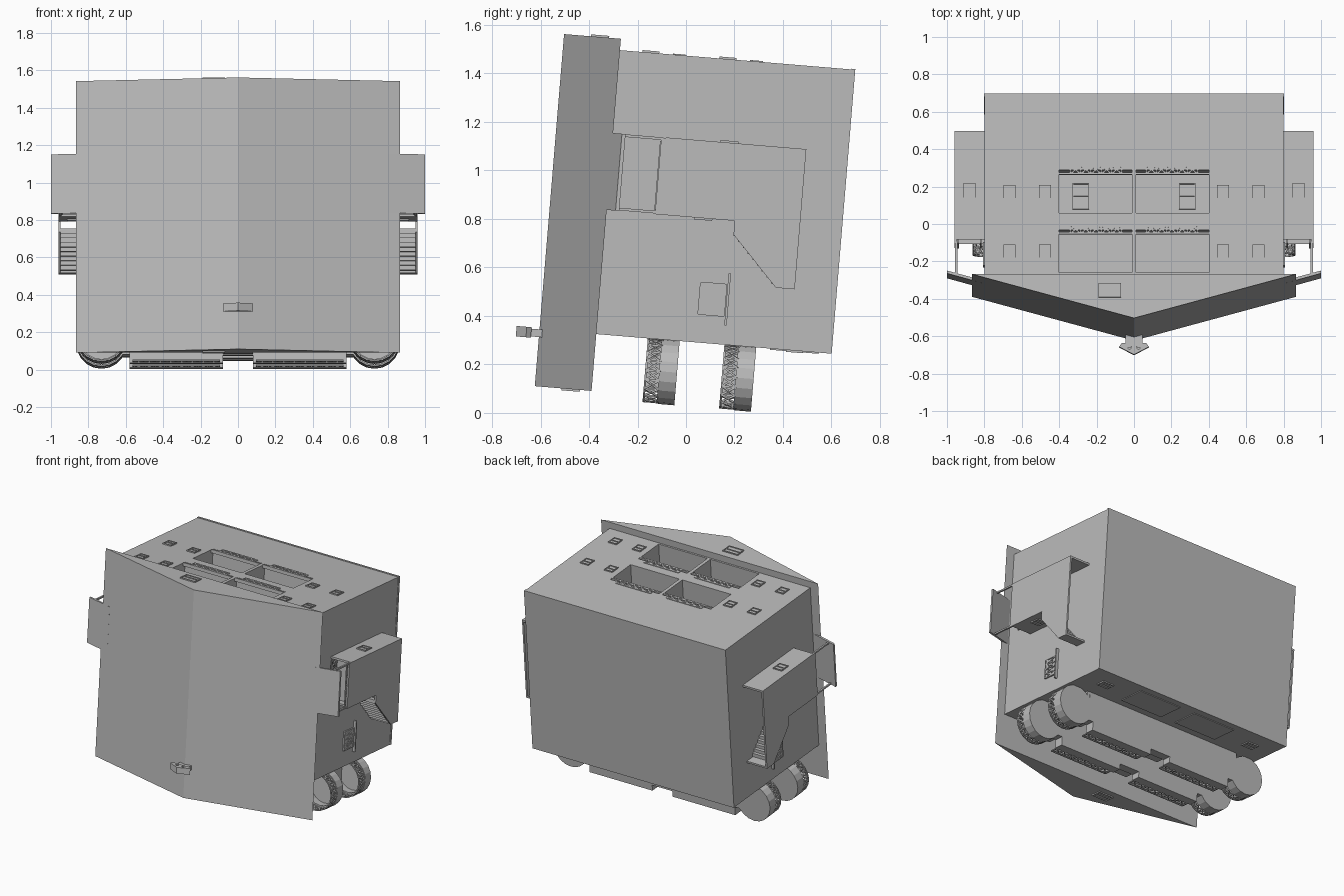
import bpy, bmesh, math
from mathutils import Matrix, Vector

cube = bpy.data.objects.get("Cube")
if cube:
    bpy.data.objects.remove(cube, do_unlink=True)

grey = bpy.data.materials.new("armour grey")
grey.use_nodes = True
grey.diffuse_color = (0.5, 0.5, 0.5, 1)
bsdf = next(n for n in grey.node_tree.nodes if n.type == "BSDF_PRINCIPLED")
bsdf.inputs["Base Color"].default_value = grey.diffuse_color
bsdf.inputs["Roughness"].default_value = 0.8

# The whole vehicle leans back: local origin is the lower front edge of the hull
TILT = Matrix.Translation((0, -0.37, 0.325)) @ Matrix.Rotation(-math.asin(0.083), 4, "X")
TOP, SIDE, REAR, LOW = 1.175, 0.8, 0.97, -0.266


def finish(name, bm):
    bmesh.ops.recalc_face_normals(bm, faces=bm.faces)
    mesh = bpy.data.meshes.new(name)
    bm.to_mesh(mesh)
    bm.free()
    mesh.transform(TILT)
    mesh.materials.append(grey)
    obj = bpy.data.objects.new(name, mesh)
    bpy.context.collection.objects.link(obj)
    return obj


def prism(name, pts, axis, a, b):
    """Extrude a 2D outline along axis x, y or z from a to b."""
    def place(p, d):
        return {"x": (d, *p), "y": (p[0], d, p[1]), "z": (*p, d)}[axis]
    bm = bmesh.new()
    lo = [bm.verts.new(place(p, a)) for p in pts]
    hi = [bm.verts.new(place(p, b)) for p in pts]
    bm.faces.new(lo)
    bm.faces.new(hi)
    for i in range(len(pts)):
        j = (i + 1) % len(pts)
        bm.faces.new((lo[i], lo[j], hi[j], hi[i]))
    return finish(name, bm)


def box(name, x, y, z):
    return prism(name, [(x[0], y[0]), (x[1], y[0]), (x[1], y[1]), (x[0], y[1])], "z", *z)


def lattice(name, rail_a, rail_b, r=0.004):
    """Two rails joined by rungs and crossed braces."""
    bm = bmesh.new()

    def rod(p, q):
        d = Vector(q) - Vector(p)
        m = Matrix.Translation((Vector(p) + Vector(q)) / 2) @ d.to_track_quat("Z", "Y").to_matrix().to_4x4()
        bmesh.ops.create_cube(bm, size=1, matrix=m @ Matrix.Diagonal((2 * r, 2 * r, d.length, 1)))
    for i in range(len(rail_a) - 1):
        a, b, c, d = rail_a[i], rail_a[i + 1], rail_b[i], rail_b[i + 1]
        for p, q in ((a, b), (c, d), (a, d), (b, c), (a, c)):
            rod(p, q)
    rod(rail_a[-1], rail_b[-1])
    return finish(name, bm)


def row(start, end, n):
    return [Vector(start).lerp(Vector(end), i / n) for i in range(n + 1)]


def hatch(name, x, y, z, w, d, up=1):
    """Flush hatch with a raised rim and a crossbar."""
    hx, hy, t = w / 2, d / 2, 0.006
    box(name, (x - hx, x + hx), (y - hy, y + hy), sorted((z, z + up * 0.003)))
    top = sorted((z, z + up * 0.008))
    for s in (-1, 1):
        box(name + "_rim", sorted((x + s * hx, x + s * (hx - t))), (y - hy, y + hy), top)
        box(name + "_rim", (x - hx, x + hx), sorted((y + s * hy, y + s * (hy - t))), top)
    box(name + "_bar", (x - hx, x + hx), (y, y + t), top)


def cut(target, cutters):
    bpy.context.view_layer.objects.active = target
    for c in cutters:
        mod = target.modifiers.new("cut", "BOOLEAN")
        mod.operation, mod.solver, mod.object = "DIFFERENCE", "EXACT", c
        bpy.ops.object.modifier_apply(modifier=mod.name)
        bpy.data.objects.remove(c, do_unlink=True)


# Hull with four open roof bays
hull = box("hull", (-SIDE, SIDE), (0, REAR), (0, TOP))
bays = [(0.0125, 0.2425), (0.3325, 0.5625)]
cutters = []
for s in (-1, 1):
    for y in bays:
        cutters.append(box("bay_cutter", sorted((s * 0.012, s * 0.4)), y, (TOP - 0.3, TOP + 0.1)))
cut(hull, cutters)
box("rear_plate", (-SIDE - 0.003, SIDE + 0.003), (REAR - 0.012, REAR + 0.004), (0, TOP + 0.003))

# Wedge shaped ram in front
prism("front_wedge", [(-0.865, 0), (0, -0.235), (0.865, 0)], "z", -0.235, 1.222)
hatch("wedge_top_hatch", -0.13, -0.086, 1.222, 0.12, 0.075)
hatch("wedge_bottom_hatch", -0.13, -0.086, -0.235, 0.12, 0.075, -1)

# Viewing block on the wedge
box("viewer_neck", (-0.045, 0.045), (-0.29, -0.215), (-0.032, 0.0))
viewer = prism("viewer_block", [(-0.08, -0.288), (0, -0.33), (0.08, -0.288), (0.065, -0.268), (-0.065, -0.268)],
               "z", -0.037, 0.006)
holes = []
for s in (-1, 1):
    ring = [(s * 0.024 + 0.01 * math.cos(k * math.tau / 12), -0.29 + 0.01 * math.sin(k * math.tau / 12))
            for k in range(12)]
    holes.append(prism("viewer_hole_cutter", ring, "z", -0.01, 0.05))
cut(viewer, holes)

for s in (-1, 1):
    def span(a, b):
        return sorted((s * a, s * b))

    # Roof fittings
    for y0, y1 in bays:
        box("bay_hinge_bar", span(0.012, 0.4), (y1 - 0.024, y1 - 0.012), (TOP - 0.02, TOP + 0.004))
        lattice("bay_lattice", row((s * 0.065, y1 - 0.02, TOP), (s * 0.34, y1 - 0.02, TOP), 5),
                row((s * 0.065, y1 + 0.025, TOP), (s * 0.34, y1 + 0.025, TOP), 5))
        for x in (0.475, 0.665):
            hatch("roof_hatch", s * x, (y0 + y1) / 2, TOP, 0.065, 0.07)
    hatch("bay_floor_hatch", s * 0.285, 0.447, TOP - 0.3, 0.09, 0.14)

    # Underside panels
    box("belly_door", span(0.06, 0.4), (0.72, 0.92), (-0.005, 0))
    hatch("belly_hatch", s * 0.62, 0.82, 0, 0.09, 0.07, -1)

    # Side gallery: open sheet metal box with a stair at the back
    prism("gallery_wall", [(0.2, 0.83), (0.8, 0.83), (0.8, 0.252), (0.722, 0.252), (0.53, 0.456),
                           (0.53, 0.513), (0.2, 0.513)], "x", *span(0.948, 0.96))
    box("gallery_roof", span(SIDE, 0.96), (0.22, 0.8), (0.818, 0.832))
    box("gallery_floor", span(SIDE, 0.955), (0.22, 0.54), (0.513, 0.525))
    box("gallery_front", span(SIDE, 0.955), (0.27, 0.28), (0.515, 0.83))
    hatch("gallery_hatch", s * 0.88, 0.481, 0.832, 0.07, 0.075)
    hatch("gallery_floor_hatch", s * 0.88, 0.4, 0.513, 0.07, 0.075, -1)
    steps = 9
    for i in range(steps):
        y, z = 0.53 + i * 0.0213, 0.475 - i * 0.0227
        box("stair_step", span(SIDE, 0.95), (y, y + 0.035), (z - 0.025, z))
    box("stair_foot", span(SIDE, 0.95), (0.72, 0.8), (0.252, 0.265))
    for x in (0.82, 0.94):
        lattice("gallery_lattice", row((s * x, 0.2, 0.53), (s * x, 0.2, 0.815), 5),
                row((s * x, 0.255, 0.53), (s * x, 0.255, 0.815), 5))

    # Shield in front of the gallery
    prism("gallery_shield", [(s * 0.8, -0.018), (s * 1.0, 0.037), (s * 1.0, 0.052), (s * 0.8, -0.002)],
          "z", 0.514, 0.832)
    for z in (0.516, 0.82):
        box("shield_arm", span(0.945, 0.957), (0.03, 0.21), (z, z + 0.011))

    # Side doors
    box("gallery_door", span(SIDE, SIDE + 0.006), (0.09, 0.215), (0.585, 0.705))
    box("side_door", span(SIDE, SIDE + 0.006), (0.41, 0.52), (0.115, 0.25))
    lattice("side_door_grid", row((s * 0.808, 0.412, 0.118), (s * 0.808, 0.412, 0.248), 4),
            row((s * 0.808, 0.518, 0.118), (s * 0.808, 0.518, 0.248), 4), 0.003)
    box("side_door_rail", span(SIDE, SIDE + 0.02), (0.523, 0.533), (0.08, 0.295))

# Two running gear rows under the hull
half = [(0.62, 0.0), (0.62, -0.205), (0.58, -0.205), (0.58, LOW), (0.08, LOW), (0.08, -0.225)]
outline = half + [(-x, z) for x, z in reversed(half)]
for y in (0.213, 0.53):
    prism("gear_beam", outline, "y", y + 0.065, y + 0.132)
    for s in (-1, 1):
        cx, cz, r, n = s * 0.73, -0.131, 0.135, 20

        def circle(rad, yy):
            return [Vector((cx + rad * math.cos(k * math.tau / n), yy, cz + rad * math.sin(k * math.tau / n)))
                    for k in range(n + 1)]
        # Cup shaped drum, open towards the front
        bm = bmesh.new()
        rings = [[bm.verts.new(p) for p in circle(rad, yy)[:-1]]
                 for rad, yy in ((r - 0.02, y + 0.12), (r - 0.02, y + 0.065), (r, y + 0.065), (r, y + 0.132))]
        for a, b in zip(rings, rings[1:]):
            for k in range(n):
                j = (k + 1) % n
                bm.faces.new((a[k], a[j], b[j], b[k]))
        bm.faces.new(rings[0])
        bm.faces.new(rings[-1])
        finish("drum", bm)
        lattice("drum_lattice", circle(r - 0.006, y + 0.004), circle(r - 0.006, y + 0.062))
        lattice("beam_lattice", row((s * 0.1, y + 0.004, LOW + 0.008), (s * 0.56, y + 0.004, LOW + 0.008), 8),
                row((s * 0.1, y + 0.065, LOW + 0.008), (s * 0.56, y + 0.065, LOW + 0.008), 8))
        box("gear_bracket", sorted((s * 0.58, s * 0.64)), (y, y + 0.13), (-0.2, 0))
    box("gear_centre_block", (-0.08, 0.08), (y, y + 0.13), (-0.22, 0))
